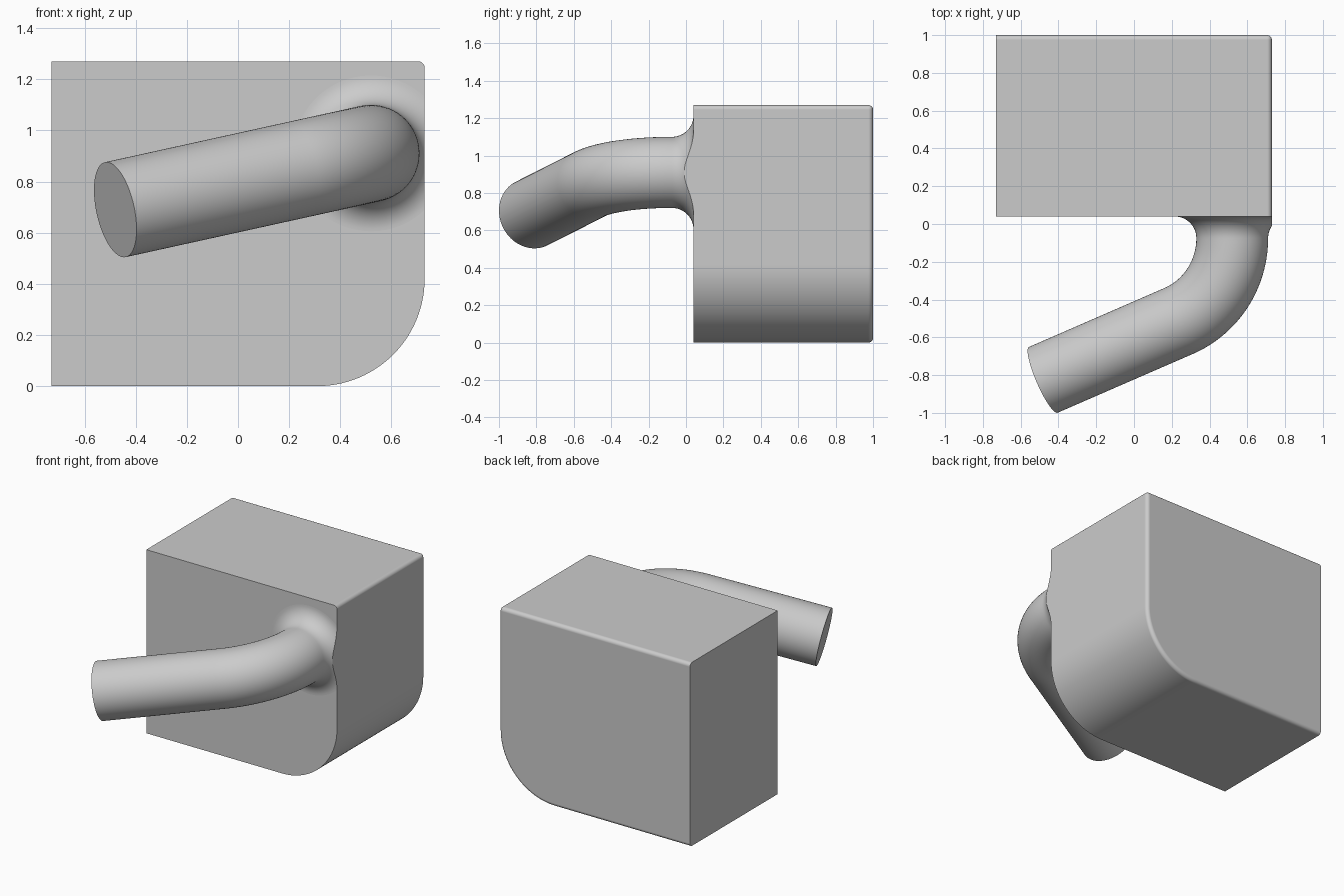
import bpy, bmesh
from math import sin, cos, tan, pi
from mathutils import Vector, Quaternion

cube = bpy.data.objects.get("Cube")
if cube:
    bpy.data.objects.remove(cube, do_unlink=True)

grey = bpy.data.materials.new("plain grey")
grey.use_nodes = True
colour = (0.6, 0.6, 0.6, 1)
grey.diffuse_color = colour
grey.node_tree.nodes["Principled BSDF"].inputs["Base Color"].default_value = colour


def finish(bm, name, angle):
    bmesh.ops.recalc_face_normals(bm, faces=bm.faces)
    mesh = bpy.data.meshes.new(name)
    bm.to_mesh(mesh)
    bm.free()
    mesh.materials.append(grey)
    obj = bpy.data.objects.new(name, mesh)
    bpy.context.collection.objects.link(obj)
    bpy.ops.object.select_all(action='DESELECT')
    obj.select_set(True)
    bpy.context.view_layer.objects.active = obj
    bpy.ops.object.shade_smooth_by_angle(angle=angle)
    return obj


HALF, FRONT, BACK, HEIGHT = 0.73, 0.04, 1.0, 1.27

# Block: one large rounded lower corner, then small rounds on the back rim
bm = bmesh.new()
bmesh.ops.create_cube(bm, size=1)
for v in bm.verts:
    v.co = (v.co.x * 2 * HALF, FRONT + (v.co.y + 0.5) * (BACK - FRONT),
            (v.co.z + 0.5) * HEIGHT)


def edges_where(test):
    return [e for e in bm.edges if all(test(v.co) for v in e.verts)]


def is_left(c):
    return c.x > HALF - 0.001


def is_top(c):
    return c.z > HEIGHT - 0.001


corner = edges_where(lambda c: is_left(c) and c.z < 0.001)
bmesh.ops.bevel(bm, geom=corner, offset=0.42, segments=28, profile=0.5,
                affect='EDGES')
square_side = set(edges_where(lambda c: c.x < -HALF + 0.001))
rim = set(edges_where(lambda c: c.y > BACK - 0.001)) - square_side
rim |= set(edges_where(lambda c: is_left(c) and is_top(c)))
bmesh.ops.bevel(bm, geom=list(rim), offset=0.025, segments=5, profile=0.5,
                affect='EDGES')
block = finish(bm, "block", 0.5)
weighted = block.modifiers.new("flat faces", 'WEIGHTED_NORMAL')
weighted.keep_sharp = True

# Bent tube: flared root, circular bend, straight run
RADIUS, FLARE, SIDES = 0.19, 0.115, 64
root = Vector((0.52, FRONT - FLARE, 0.91))
tip = Vector((-0.48, -0.825, 0.69))
start_dir = Vector((0, -1, 0))
end_dir = Vector((-1, -0.435, -0.22)).normalized()
axis = start_dir.cross(end_dir).normalized()
bend = start_dir.angle(end_dir)
corner_y = tip.y + 0.435
bend_radius = (root.y - corner_y) / tan(bend / 2)
to_centre = axis.cross(start_dir)
bend_centre = root + to_centre * bend_radius

rings = []
for i in range(17):
    t = i / 16 * pi / 2
    rings.append((root - start_dir * FLARE * cos(t), start_dir,
                  RADIUS + FLARE * (1 - sin(t))))
for i in range(1, 33):
    turn = Quaternion(axis, bend * i / 32)
    rings.append((bend_centre + turn @ (root - bend_centre),
                  turn @ start_dir, RADIUS))
rings.append((tip, end_dir, RADIUS))

bm = bmesh.new()
loops = []
for centre, direction, radius in rings:
    side = direction.cross(axis)
    angles = [2 * pi * k / SIDES for k in range(SIDES)]
    loops.append([bm.verts.new(centre + (axis * cos(a) + side * sin(a)) * radius)
                  for a in angles])
for a, b in zip(loops, loops[1:]):
    for k in range(SIDES):
        n = (k + 1) % SIDES
        bm.faces.new((a[k], a[n], b[n], b[k]))
bm.faces.new(loops[0])
bm.faces.new(loops[-1])

# Trim the flare flush with the block's side
cut = bmesh.ops.bisect_plane(bm, geom=bm.verts[:] + bm.edges[:] + bm.faces[:],
                             plane_co=(HALF, 0, 0), plane_no=(1, 0, 0),
                             clear_outer=True)
open_edges = [e for e in bm.edges if e.is_boundary]
bmesh.ops.holes_fill(bm, edges=open_edges, sides=0)
finish(bm, "bent_tube", 0.35)
